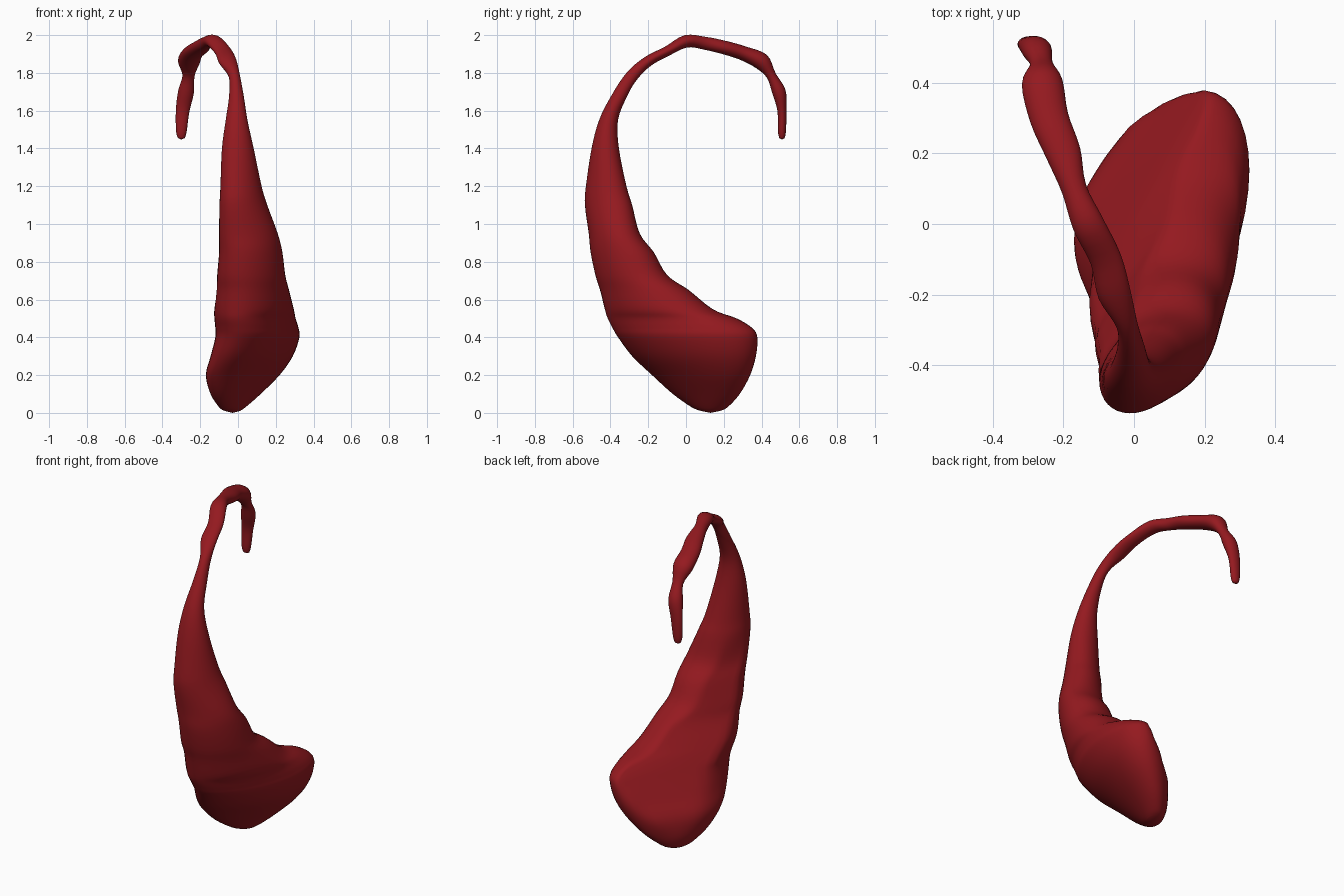
import bpy, bmesh, math
from mathutils import Vector

N = 40      # points around each ring
STEPS = 4   # interpolated rings between stations

# Body stations: z, x min, x max, y min, y max, skew of the flattened section
BODY = [
    (0.01, -0.07, 0.01, 0.08, 0.18, 0.3),
    (0.03, -0.10, 0.04, 0.03, 0.22, 0.45),
    (0.10, -0.145, 0.12, -0.07, 0.285, 0.55),
    (0.20, -0.17, 0.22, -0.18, 0.34, 0.52),
    (0.30, -0.145, 0.29, -0.285, 0.37, 0.47),
    (0.40, -0.12, 0.325, -0.36, 0.378, 0.42),
    (0.45, -0.12, 0.32, -0.39, 0.355, 0.4),
    (0.50, -0.125, 0.305, -0.415, 0.27, 0.38),
    (0.55, -0.125, 0.295, -0.43, 0.14, 0.33),
    (0.65, -0.115, 0.27, -0.455, 0.015, 0.28),
    (0.73, -0.11, 0.25, -0.48, -0.10, 0.26),
    (0.85, -0.10, 0.235, -0.505, -0.17, 0.26),
    (0.95, -0.10, 0.21, -0.515, -0.245, 0.28),
    (1.10, -0.098, 0.155, -0.535, -0.285, 0.3),
    (1.20, -0.093, 0.125, -0.53, -0.315, 0.25),
    (1.40, -0.085, 0.083, -0.50, -0.355, 0.1),
    (1.55, -0.065, 0.05, -0.46, -0.36, 0.0),
    (1.68, -0.047, 0.03, -0.395, -0.31, 0.0),
]
# Duct stations: x, y, z, half width across x, half thickness
DUCT = [
    (-0.02, -0.285, 1.785, 0.03, 0.033),
    (-0.055, -0.20, 1.862, 0.047, 0.028),
    (-0.08, -0.10, 1.915, 0.045, 0.026),
    (-0.13, 0.0, 1.967, 0.045, 0.033),
    (-0.17, 0.10, 1.957, 0.036, 0.034),
    (-0.20, 0.20, 1.935, 0.05, 0.036),
    (-0.24, 0.30, 1.905, 0.055, 0.038),
    (-0.26, 0.40, 1.86, 0.058, 0.045),
    (-0.262, 0.452, 1.785, 0.032, 0.026),
    (-0.275, 0.492, 1.70, 0.042, 0.036),
    (-0.293, 0.508, 1.60, 0.036, 0.024),
    (-0.30, 0.508, 1.49, 0.028, 0.021),
    (-0.30, 0.508, 1.455, 0.018, 0.014),
]

FACE = Vector((-0.72, 0.506, 0.472))   # direction of the flat back-left face


def flatten(p):
    """Slide points beyond the flat face back to it, keeping their height."""
    limit = 0.24 + max(0.0, p.z - 0.65) * 0.25
    over = FACE.dot(p) - limit
    if over <= 0 or p.z > 1.05:
        return p
    flat = Vector((FACE.x, FACE.y, 0))
    return p - flat * (0.88 * over / flat.length_squared)


angles = [2 * math.pi * i / N for i in range(N)]
rings = []

# Pouch: skewed ellipses stacked in z
for z, x0, x1, y0, y1, skew in BODY:
    rings.append([flatten(Vector(((x0 + x1) / 2 + (x1 - x0) / 2 * math.cos(a),
                                  (y0 + y1) / 2 + (y1 - y0) / 2 * math.sin(a + skew), z)))
                  for a in angles])

# Duct: ellipses square to the path
path = [Vector(d[:3]) for d in DUCT]
for i, d in enumerate(DUCT):
    t = (path[min(i + 1, len(path) - 1)] - path[max(i - 1, 0)]).normalized()
    if i == 0:
        t = Vector((-0.1, 0.55, 0.8)).normalized()
    u = (Vector((1, 0, 0)) - t * t.x).normalized()
    v = t.cross(u)
    rings.append([path[i] + u * d[3] * math.cos(a) + v * d[4] * math.sin(a)
                  for a in angles])


def smooth_point(p0, p1, p2, p3, t):
    """Catmull-Rom point between p1 and p2."""
    return 0.5 * (2 * p1 + (p2 - p0) * t + (2 * p0 - 5 * p1 + 4 * p2 - p3) * t * t
                  + (3 * p1 - p0 - 3 * p2 + p3) * t ** 3)


dense = []
last = len(rings) - 1
for i in range(last):
    quad = [rings[max(i - 1, 0)], rings[i], rings[i + 1], rings[min(i + 2, last)]]
    for s in range(STEPS):
        dense.append([smooth_point(*p, s / STEPS) for p in zip(*quad)])
dense.append(rings[last])

# Skin the rings and close both ends
bm = bmesh.new()
loops = [[bm.verts.new(p) for p in ring] for ring in dense]
for a, b in zip(loops, loops[1:]):
    for i in range(N):
        j = (i + 1) % N
        bm.faces.new((a[i], a[j], b[j], b[i]))
for loop, tip in ((loops[0], (-0.03, 0.13, 0.0)), (loops[-1], (-0.30, 0.508, 1.447))):
    c = bm.verts.new(tip)
    for i in range(N):
        bm.faces.new((loop[i], loop[(i + 1) % N], c))
bmesh.ops.recalc_face_normals(bm, faces=bm.faces)
for f in bm.faces:
    f.smooth = True

mesh = bpy.data.meshes.new("pouch_with_duct")
bm.to_mesh(mesh)
bm.free()
obj = bpy.data.objects.new("pouch_with_duct", mesh)
bpy.context.collection.objects.link(obj)

mat = bpy.data.materials.new("dark_red")
mat.diffuse_color = (0.30, 0.01, 0.014, 1)
mesh.materials.append(mat)
